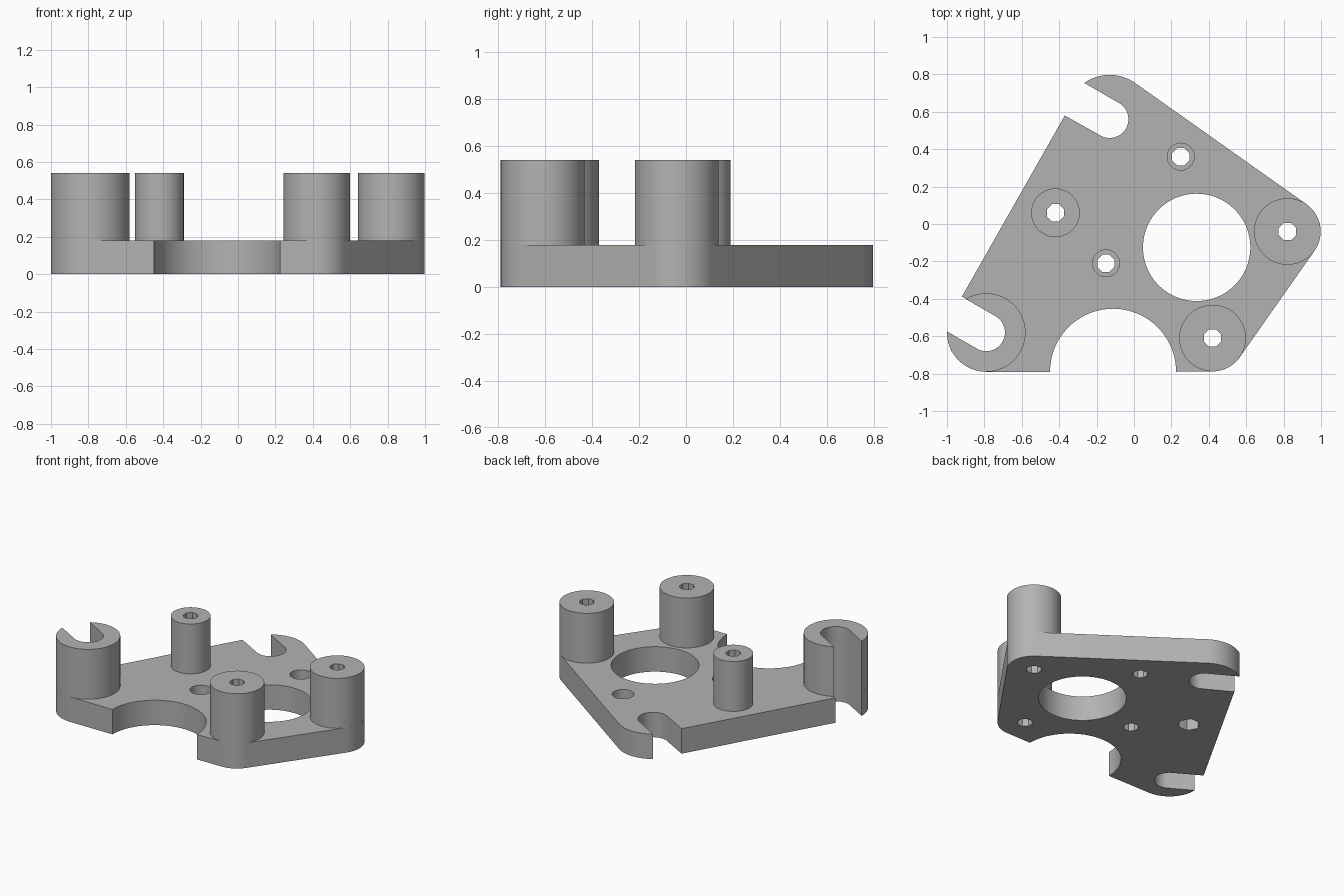
import bpy, bmesh
from math import radians, degrees, cos, sin, asin, acos, atan2, hypot

cube = bpy.data.objects.get("Cube")
if cube:
    bpy.data.objects.remove(cube, do_unlink=True)

PLATE_TOP, BOSS_TOP = 0.18, 0.54
SLOT_R, SLOT_ANGLE = 0.1, 150
BORE_R = 0.05

grey = bpy.data.materials.new("plain grey")
grey.use_nodes = True
colour = (0.45, 0.45, 0.45, 1)
grey.diffuse_color = colour
grey.node_tree.nodes["Principled BSDF"].inputs["Base Color"].default_value = colour


def arc(centre, r, start, end, steps=24):
    """Points along an arc, angles in degrees."""
    angles = [radians(start + (end - start) * i / steps) for i in range(steps + 1)]
    return [(centre[0] + r * cos(a), centre[1] + r * sin(a)) for a in angles]


def circle(centre, r, sides=64, turn=0):
    return arc(centre, r, turn, turn + 360, sides)[:-1]


def slot(centre):
    """Rounded end of an open slot, from its upper to its lower side."""
    return arc(centre, SLOT_R, SLOT_ANGLE - 90, SLOT_ANGLE - 270)


def lip(r):
    """Angle between the slot axis and the tip of a round arm."""
    return degrees(asin(SLOT_R / r))


def tangent(c1, r1, c2, r2):
    """Normal angle of the outer tangent from one circle to the next."""
    dx, dy = c2[0] - c1[0], c2[1] - c1[1]
    return degrees(atan2(dy, dx) - acos((r1 - r2) / hypot(dx, dy)))


def prism(name, outline, z0, z1):
    mesh = bpy.data.meshes.new(name)
    bm = bmesh.new()
    base = bm.faces.new([bm.verts.new((x, y, z0)) for x, y in outline])
    new = bmesh.ops.extrude_face_region(bm, geom=[base], use_keep_orig=True)["geom"]
    bmesh.ops.translate(bm, vec=(0, 0, z1 - z0),
                        verts=[v for v in new if isinstance(v, bmesh.types.BMVert)])
    bmesh.ops.recalc_face_normals(bm, faces=bm.faces)
    bm.to_mesh(mesh)
    bm.free()
    mesh.materials.append(grey)
    obj = bpy.data.objects.new(name, mesh)
    bpy.context.collection.objects.link(obj)
    return obj


def select(obj):
    bpy.ops.object.select_all(action='DESELECT')
    obj.select_set(True)
    bpy.context.view_layer.objects.active = obj


def cut(obj, outline, z0, z1):
    cutter = prism("cutter", outline, z0, z1)
    cutter.hide_render = True
    mod = obj.modifiers.new("hole", 'BOOLEAN')
    mod.operation, mod.solver, mod.object = 'DIFFERENCE', 'EXACT', cutter
    select(obj)
    bpy.ops.object.modifier_apply(modifier=mod.name)
    bpy.data.objects.remove(cutter, do_unlink=True)


def bore(obj, centre):
    cut(obj, circle(centre, BORE_R, 8, 22.5), -0.1, 1)


# Centres and radii of the rounded corners
front_left, front_left_r = (-0.79, -0.58), 0.21
front_right, right, boss_r = (0.42, -0.61), (0.82, -0.04), 0.178
back, back_r = (-0.13, 0.56), 0.237
small_post, small_r = (-0.42, 0.06), 0.13

# Plate outline, anticlockwise, with its two slots and front recess
turn_a = tangent(front_right, boss_r, right, boss_r)
turn_b = tangent(right, boss_r, back, back_r)
outline = arc(front_left, front_left_r, SLOT_ANGLE + lip(front_left_r), 270)
outline += arc((-0.112, -0.79), 0.337, 180, 0, 40)
outline += arc(front_right, boss_r, -90, turn_a)
outline += arc(right, boss_r, turn_a, turn_b)
outline += arc(back, back_r, turn_b, SLOT_ANGLE - lip(back_r))
outline += slot(back) + [(-0.37, 0.58), (-0.92, -0.388)] + slot(front_left)
plate = prism("base_plate", outline, 0, PLATE_TOP)

# Large round opening
cut(plate, circle((0.335, -0.125), 0.287, 96), -0.1, 1)

# Counterbored screw holes
for centre in [(0.25, 0.36), (-0.15, -0.21)]:
    cut(plate, circle(centre, 0.072, 48), 0.08, 1)
    bore(plate, centre)

# Hexagonal nut recess under the small post
cut(plate, circle(small_post, 0.075, 6), -0.1, 0.1)

# Round posts, bored right through the plate
parts = [plate]
for name, centre, r in [("front_right_post", front_right, boss_r),
                        ("right_post", right, boss_r),
                        ("small_post", small_post, small_r)]:
    post = prism(name, circle(centre, r), PLATE_TOP, BOSS_TOP)
    bore(post, centre)
    bore(plate, centre)
    parts.append(post)

# Slotted tower at the front left
gap = lip(front_left_r)
tower = arc(front_left, front_left_r, SLOT_ANGLE + gap, SLOT_ANGLE + 360 - gap, 60)
parts.append(prism("slotted_tower", tower + slot(front_left), PLATE_TOP, BOSS_TOP))

for part in parts:
    select(part)
    bpy.ops.object.shade_smooth_by_angle(angle=radians(30))
